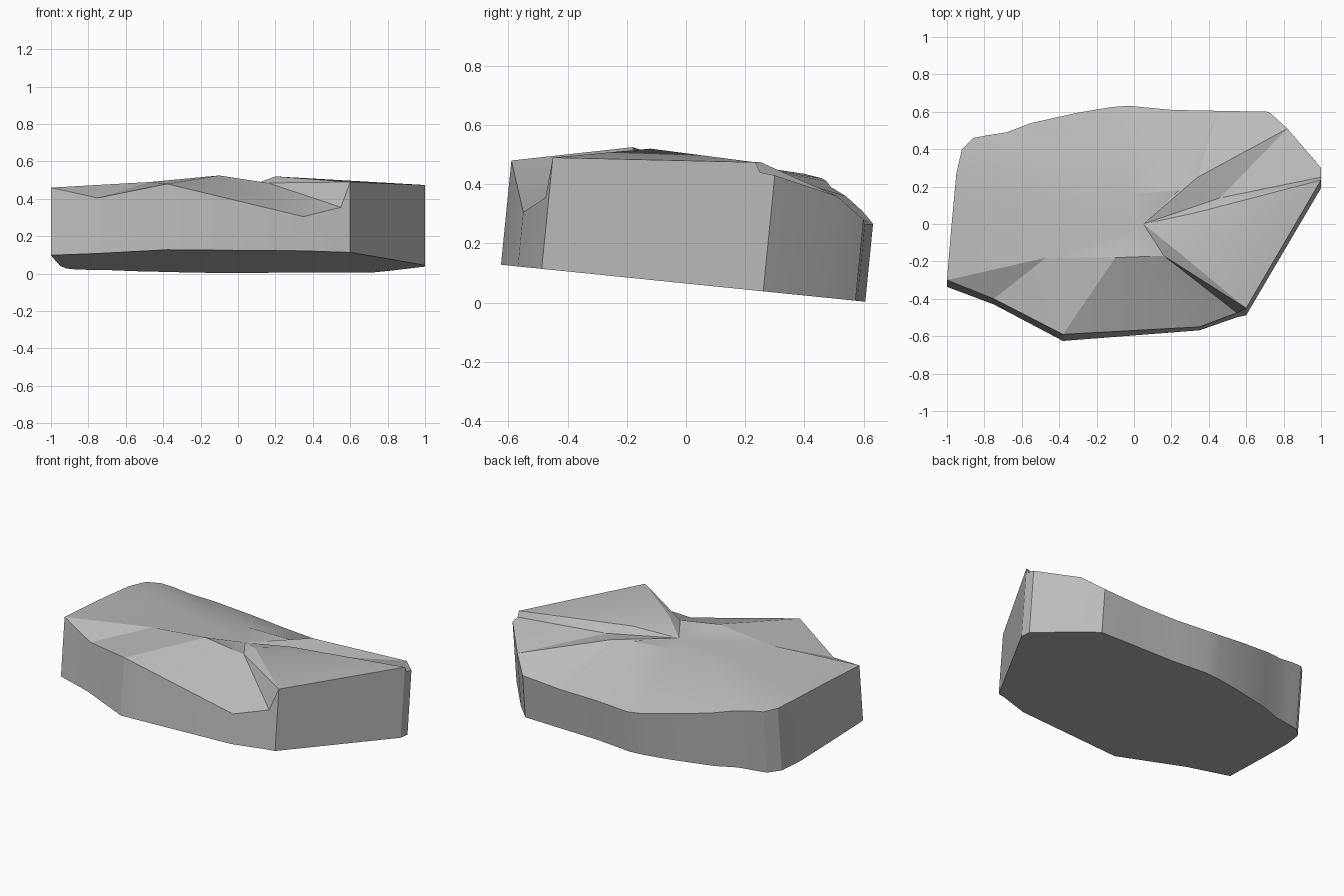
import bpy, bmesh, math
from mathutils import Vector

cube = bpy.data.objects.get("Cube")
if cube:
    bpy.data.objects.remove(cube, do_unlink=True)

# Single stone colour
stone = bpy.data.materials.new("stone_grey")
stone.use_nodes = True
grey = (0.5, 0.5, 0.5, 1)
stone.diffuse_color = grey
stone.node_tree.nodes["Principled BSDF"].inputs["Base Color"].default_value = grey

# Crown: ring of points around the raised middle of the slab
CROWN = [(-.47, -.18, .49), (-.1, -.18, .525), (.16, -.17, .485), (.2, -.12, .52),
         (.33, .06, .49), (.5, .12, .475), (.46, .14, .44), (.34, .25, .475),
         (.24, .18, .465), (-.03, .16, .475), (-.28, .185, .465), (-.46, .1, .48)]
CENTRE = (.05, 0, .465)

# Rim: x, y, z and the crown point each one leads to
RIM = [(-1, -.3, .46, 0), (-.75, -.4, .405, 0), (-.38, -.59, .48, 1),
       (.35, -.55, .305, 2), (.55, -.475, .355, 2), (.6, -.45, .49, 3),
       (1, .235, .474, 5), (1, .25, .44, 6), (1, .3, .43, 6), (.82, .51, .36, 7),
       (.72, .6, .28, 7), (.45, .605, .265, 8), (.2, .61, .265, 8),
       (-.03, .632, .265, 9), (-.12, .625, .275, 9), (-.3, .595, .31, 9),
       (-.55, .54, .36, 10), (-.68, .49, .39, 10), (-.78, .475, .41, 10),
       (-.86, .46, .42, 10), (-.92, .4, .435, 11), (-.95, .27, .45, 11),
       (-.975, 0, .458, 11)]

SLOPE = .1015   # tilt of the underside
LEAN = Vector((0, .1, 1))   # direction of the side walls


def drop(p):
    """Slide a rim point down the wall direction to the tilted underside."""
    t = (p.z - .0645 + SLOPE * p.y) / (1 + SLOPE * LEAN.y)
    return p - LEAN * t


bm = bmesh.new()
crown = [bm.verts.new(p) for p in CROWN]
rim = [bm.verts.new(p[:3]) for p in RIM]
base = [bm.verts.new(drop(v.co)) for v in rim]
centre = bm.verts.new(CENTRE)
n, m = len(rim), len(crown)

# Side walls and the facets sloping up to the crown
for i in range(n):
    j = (i + 1) % n
    bm.faces.new((base[i], base[j], rim[j], rim[i]))
    k = RIM[i][3]
    bm.faces.new((rim[i], rim[j], crown[k]))
    while k != RIM[j][3]:
        nxt = (k + 1) % m
        bm.faces.new((crown[k], rim[j], crown[nxt]))
        k = nxt

# Shallow middle and flat underside
for k in range(m):
    bm.faces.new((crown[k], crown[(k + 1) % m], centre))
bm.faces.new(base[::-1])
bmesh.ops.recalc_face_normals(bm, faces=bm.faces)

mesh = bpy.data.meshes.new("rock_slab")
bm.to_mesh(mesh)
bm.free()
mesh.materials.append(stone)
slab = bpy.data.objects.new("rock_slab", mesh)
bpy.context.collection.objects.link(slab)

# Soft shading with crisp ridges
bpy.ops.object.select_all(action='DESELECT')
slab.select_set(True)
bpy.context.view_layer.objects.active = slab
bpy.ops.object.shade_smooth_by_angle(angle=math.radians(22))
